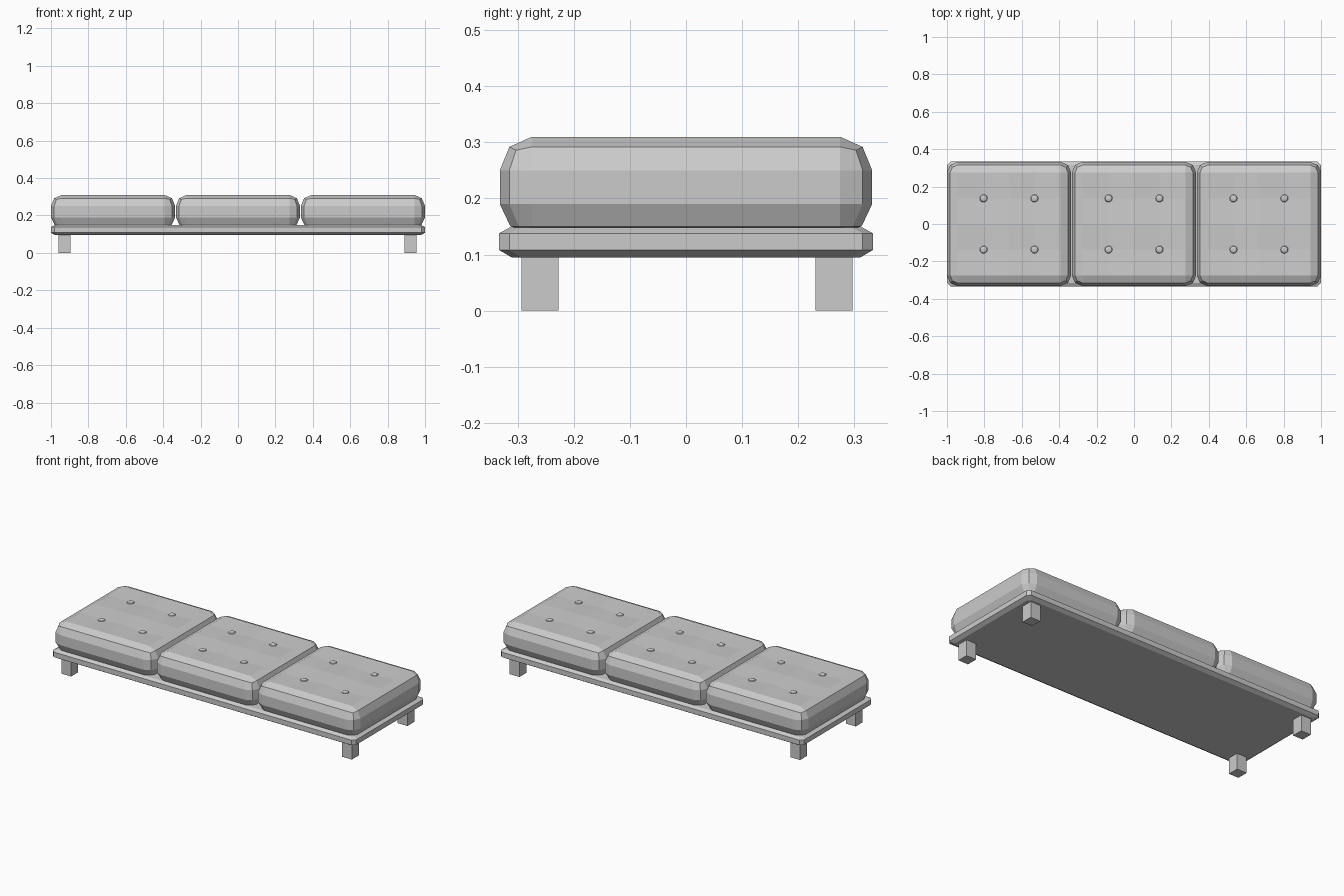
import bpy, bmesh
from mathutils import Matrix

if "Cube" in bpy.data.objects:
    bpy.data.objects.remove(bpy.data.objects["Cube"])


def finish(name, bm):
    bmesh.ops.recalc_face_normals(bm, faces=bm.faces)
    mesh = bpy.data.meshes.new(name)
    bm.to_mesh(mesh)
    bm.free()
    obj = bpy.data.objects.new(name, mesh)
    bpy.context.collection.objects.link(obj)
    return obj


def bridge(bm, a, b):
    n = len(a)
    for i in range(n):
        bm.faces.new((a[i], a[(i + 1) % n], b[(i + 1) % n], b[i]))


# Base board: chamfered slab lofted through octagonal rings
def base_board():
    bm = bmesh.new()
    rings = []
    for z, d in ((0.095, 0.022), (0.108, 0), (0.138, 0), (0.148, 0.018)):
        x, y, c = 1 - d, 0.333 - d, 0.018
        pts = [(x, -y + c), (x, y - c), (x - c, y), (-x + c, y),
               (-x, y - c), (-x, -y + c), (-x + c, -y), (x - c, -y)]
        rings.append([bm.verts.new((px, py, z)) for px, py in pts])
    for a, b in zip(rings, rings[1:]):
        bridge(bm, a, b)
    bm.faces.new(rings[0])
    bm.faces.new(rings[-1])
    finish("base_board", bm)


# Cushion: bulging grid box, top dips under each button
STEPS = (-0.275, -0.136, 0, 0.136, 0.275)
N = 7
PERIM = ([(i, 0) for i in range(N - 1)] + [(N - 1, j) for j in range(N - 1)]
         + [(i, N - 1) for i in range(N - 1, 0, -1)]
         + [(0, j) for j in range(N - 1, 0, -1)])


def grid_xy(i, j, half, corner):
    end = corner if i in (0, N - 1) and j in (0, N - 1) else half
    line = (-end,) + STEPS + (end,)
    return line[i], line[j]


def cushion(name, cx):
    bm = bmesh.new()
    rings = []
    for z, half, corner in ((0.146, 0.295, 0.285), (0.150, 0.313, 0.298),
                            (0.190, 0.332, 0.315), (0.250, 0.332, 0.315)):
        ring = []
        for i, j in PERIM:
            x, y = grid_xy(i, j, half, corner)
            ring.append(bm.verts.new((cx + x, y, z)))
        rings.append(ring)
    top = {}
    for i in range(N):
        for j in range(N):
            x, y = grid_xy(i, j, 0.315, 0.303)
            z = 0.31
            if i in (0, N - 1) or j in (0, N - 1):
                z = 0.292
                if i in (0, N - 1) and j in (0, N - 1):
                    z = 0.286
            elif i in (2, 4) and j in (2, 4):
                z = 0.300
            top[i, j] = bm.verts.new((cx + x, y, z))
    rings.append([top[p] for p in PERIM])
    for a, b in zip(rings, rings[1:]):
        bridge(bm, a, b)
    for i in range(N - 1):
        for j in range(N - 1):
            bm.faces.new((top[i, j], top[i + 1, j], top[i + 1, j + 1], top[i, j + 1]))
    bm.faces.new(rings[0])
    finish(name, bm)


# Button: small flattened dome
def button(name, x, y):
    bm = bmesh.new()
    bmesh.ops.create_uvsphere(
        bm, u_segments=12, v_segments=6, radius=1,
        matrix=Matrix.Translation((x, y, 0.301)) @ Matrix.Diagonal((0.021, 0.021, 0.009, 1)))
    finish(name, bm)


# Leg: square block
def leg(name, x, y):
    bm = bmesh.new()
    bmesh.ops.create_cube(
        bm, size=1,
        matrix=Matrix.Translation((x, y, 0.049)) @ Matrix.Diagonal((0.065, 0.066, 0.098, 1)))
    finish(name, bm)


base_board()
for side, cx in (("left", -0.668), ("middle", 0), ("right", 0.668)):
    cushion(side + "_cushion", cx)
    for sx in (-1, 1):
        for sy in (-1, 1):
            button(side + "_button", cx + sx * 0.136, sy * 0.137)
for side, x in (("left", -0.928), ("right", 0.923)):
    leg("front_" + side + "_leg", x, -0.26)
    leg("back_" + side + "_leg", x, 0.264)
